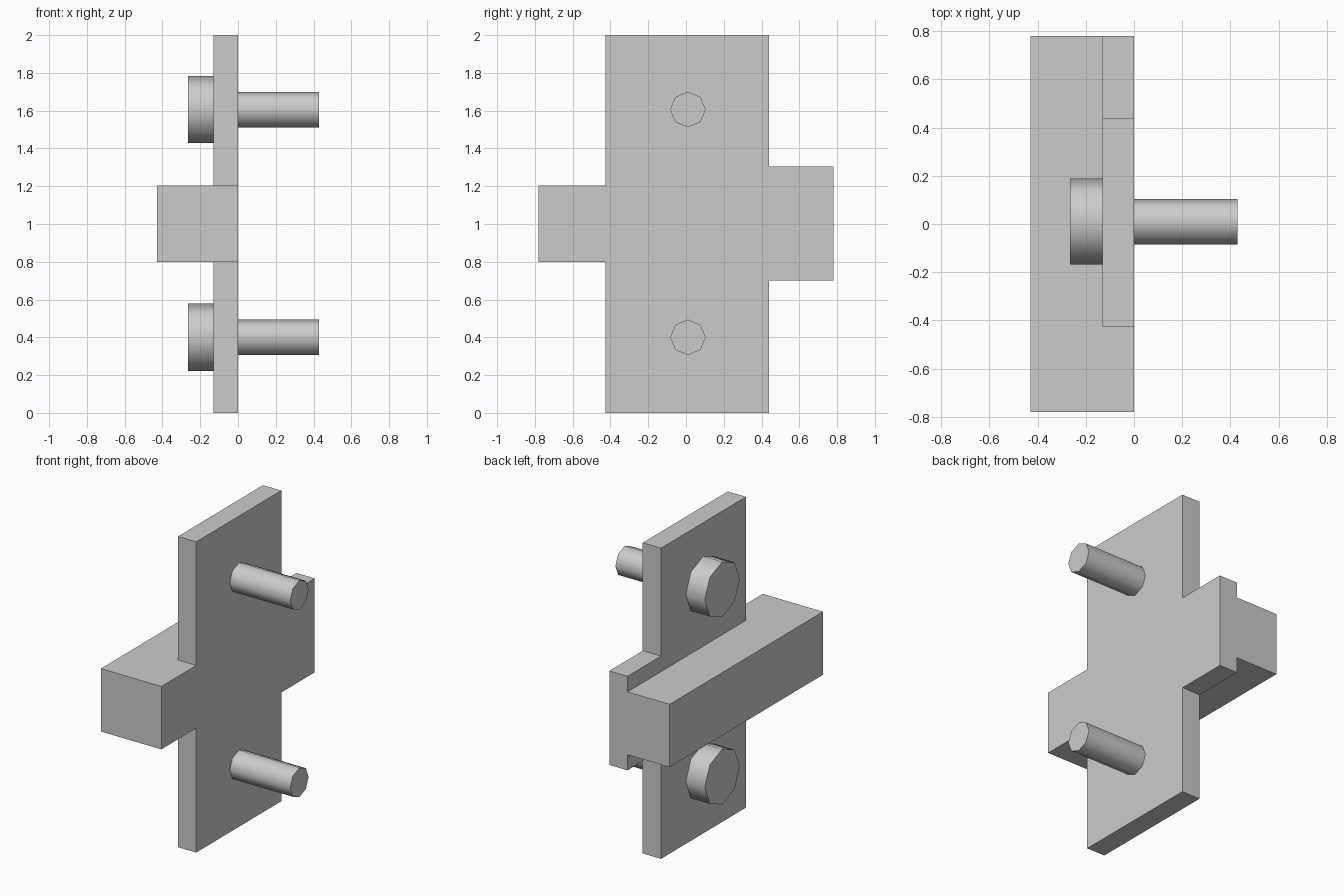
import bpy
import bmesh
from math import radians

if "Cube" in bpy.data.objects:
    bpy.data.objects.remove(bpy.data.objects["Cube"])


def extrude_profile(name, points, x0, x1):
    """Solid from a closed (y, z) outline, running from x0 to x1."""
    bm = bmesh.new()
    face = bm.faces.new([bm.verts.new((x0, y, z)) for y, z in points])
    geom = bmesh.ops.extrude_face_region(bm, geom=[face])["geom"]
    moved = [v for v in geom if isinstance(v, bmesh.types.BMVert)]
    bmesh.ops.translate(bm, verts=moved, vec=(x1 - x0, 0, 0))
    bmesh.ops.recalc_face_normals(bm, faces=bm.faces)
    mesh = bpy.data.meshes.new(name)
    bm.to_mesh(mesh)
    bm.free()
    obj = bpy.data.objects.new(name, mesh)
    bpy.context.collection.objects.link(obj)
    return obj


def octagon_rod(name, radius, x0, x1, y, z):
    """Smooth eight-sided rod lying along x."""
    bpy.ops.mesh.primitive_cylinder_add(
        vertices=8, radius=radius, depth=x1 - x0,
        location=((x0 + x1) / 2, y, z), rotation=(0, radians(90), 0))
    obj = bpy.context.object
    obj.name = name
    bpy.ops.object.shade_smooth_by_angle(angle=radians(50))
    return obj


# Upright plate with the wide tab on one edge
plate = extrude_profile("mounting_plate", [
    (-0.425, 0), (0.44, 0), (0.44, 0.70), (0.78, 0.70),
    (0.78, 1.305), (0.44, 1.305), (0.44, 2), (-0.425, 2)], -0.13, 0)

# Deep crossbar, merged into the plate
bar = extrude_profile("crossbar", [
    (-0.78, 0.80), (0.78, 0.80), (0.78, 1.205), (-0.78, 1.205)], -0.43, 0)

bpy.context.view_layer.objects.active = plate
union = plate.modifiers.new("join_crossbar", 'BOOLEAN')
union.operation = 'UNION'
union.solver = 'EXACT'
union.object = bar
clean = plate.modifiers.new("merge_flat_faces", 'DECIMATE')
clean.decimate_type = 'DISSOLVE'
clean.angle_limit = radians(1)
for mod in ("join_crossbar", "merge_flat_faces"):
    bpy.ops.object.modifier_apply(modifier=mod)
bpy.data.objects.remove(bar)
plate.name = "plate_with_crossbar"

# Two bolts: wide head behind the plate, thin shank in front
for label, z in (("lower", 0.40), ("upper", 1.606)):
    octagon_rod(label + "_bolt_head", 0.178, -0.265, -0.13, 0.01, z)
    octagon_rod(label + "_bolt_shank", 0.094, 0, 0.43, 0.01, z)
